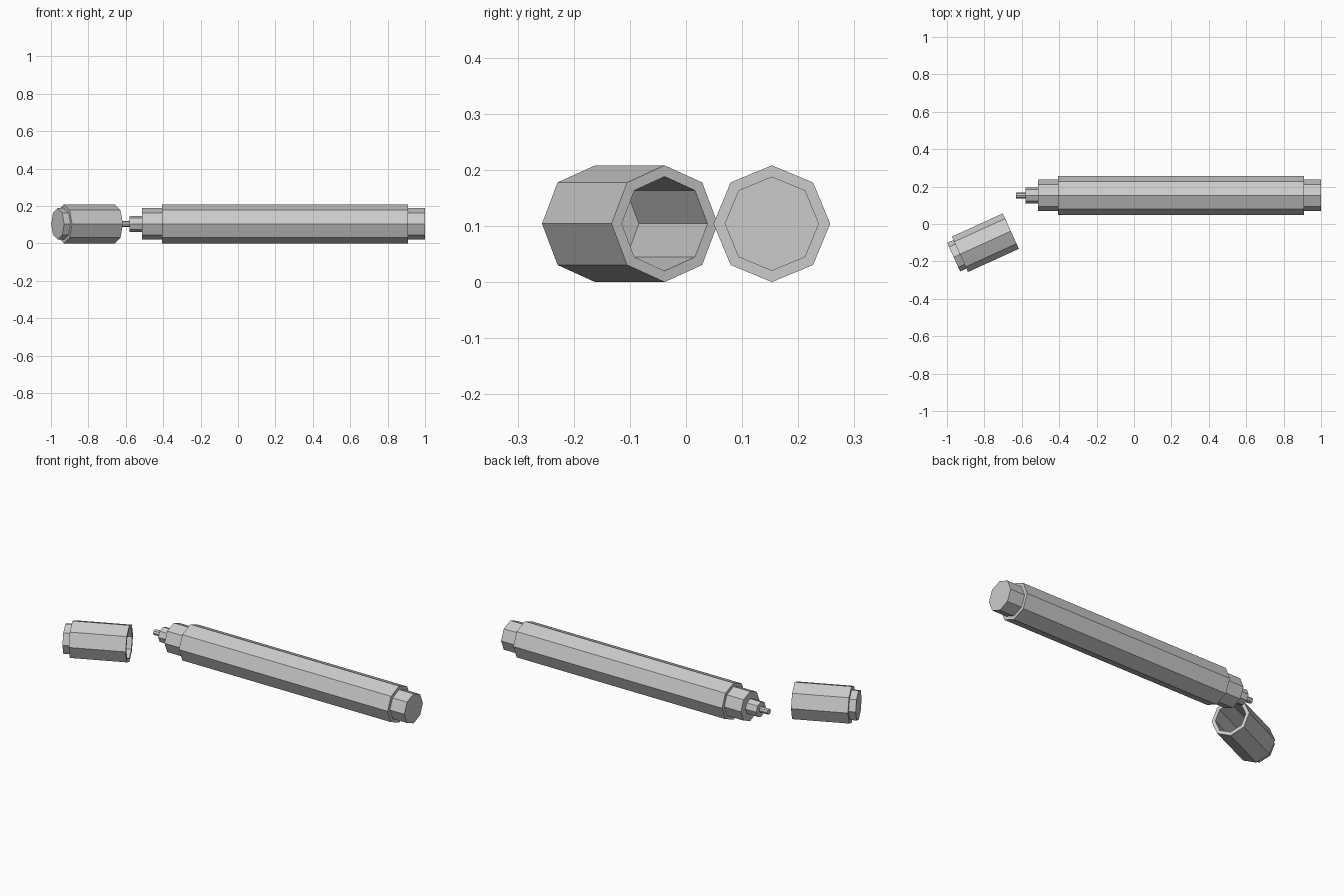
import bpy
import bmesh
import math

cube = bpy.data.objects.get("Cube")
if cube:
    bpy.data.objects.remove(cube, do_unlink=True)

SIDES = 8
R_BODY, R_STEP, R_NECK, R_TIP = 0.104, 0.084, 0.043, 0.016

# One plain grey for everything
grey = bpy.data.materials.new("light_grey")
grey.use_nodes = True
colour = (0.6, 0.6, 0.6, 1.0)
grey.diffuse_color = colour
grey.node_tree.nodes["Principled BSDF"].inputs["Base Color"].default_value = colour


def lathe(name, profile, location, angle=0.0):
    """Eight-sided turned part along local x; profile is (x, radius), radius 0 closes an end."""
    bm = bmesh.new()
    rings = []
    for x, r in profile:
        if r > 0:
            angles = [2 * math.pi * i / SIDES for i in range(SIDES)]
            rings.append([bm.verts.new((x, r * math.cos(a), r * math.sin(a))) for a in angles])
        else:
            rings.append(None)
    for a, b in zip(rings, rings[1:]):
        if a is None:
            bm.faces.new(b[::-1])
        elif b is None:
            bm.faces.new(a)
        else:
            for i in range(SIDES):
                j = (i + 1) % SIDES
                bm.faces.new((a[i], a[j], b[j], b[i]))
    mesh = bpy.data.meshes.new(name)
    bm.to_mesh(mesh)
    bm.free()
    mesh.materials.append(grey)
    obj = bpy.data.objects.new(name, mesh)
    obj.location = location
    obj.rotation_euler.z = angle
    bpy.context.collection.objects.link(obj)
    return obj


# Pen: each part starts on the outline of the one before it
PEN = (0, 0.153, R_BODY)
lathe("writing_tip", [(-0.631, 0), (-0.631, R_TIP), (-0.58, R_TIP)], PEN)
lathe("tip_holder", [(-0.58, R_TIP), (-0.58, R_NECK), (-0.512, R_NECK)], PEN)
lathe("collar", [(-0.512, R_NECK), (-0.512, R_STEP), (-0.407, R_STEP)], PEN)
lathe("barrel", [(-0.407, R_STEP), (-0.407, R_BODY), (0.909, R_BODY), (0.909, R_STEP)], PEN)
lathe("end_plug", [(0.909, R_STEP), (1.0, R_STEP), (1.0, 0)], PEN)

# Hollow cap lying beside the tip, its open end at the local origin
CAP = (-0.6585, -0.038, R_BODY)
TURN = math.radians(24.5)
lathe("cap_crown", [(-0.336, 0), (-0.336, R_STEP), (-0.299, R_STEP)], CAP, TURN)
lathe("cap_shell", [(-0.299, R_STEP), (-0.299, R_BODY), (0, R_BODY),
                    (0, R_STEP), (-0.295, R_STEP), (-0.295, 0)], CAP, TURN)
